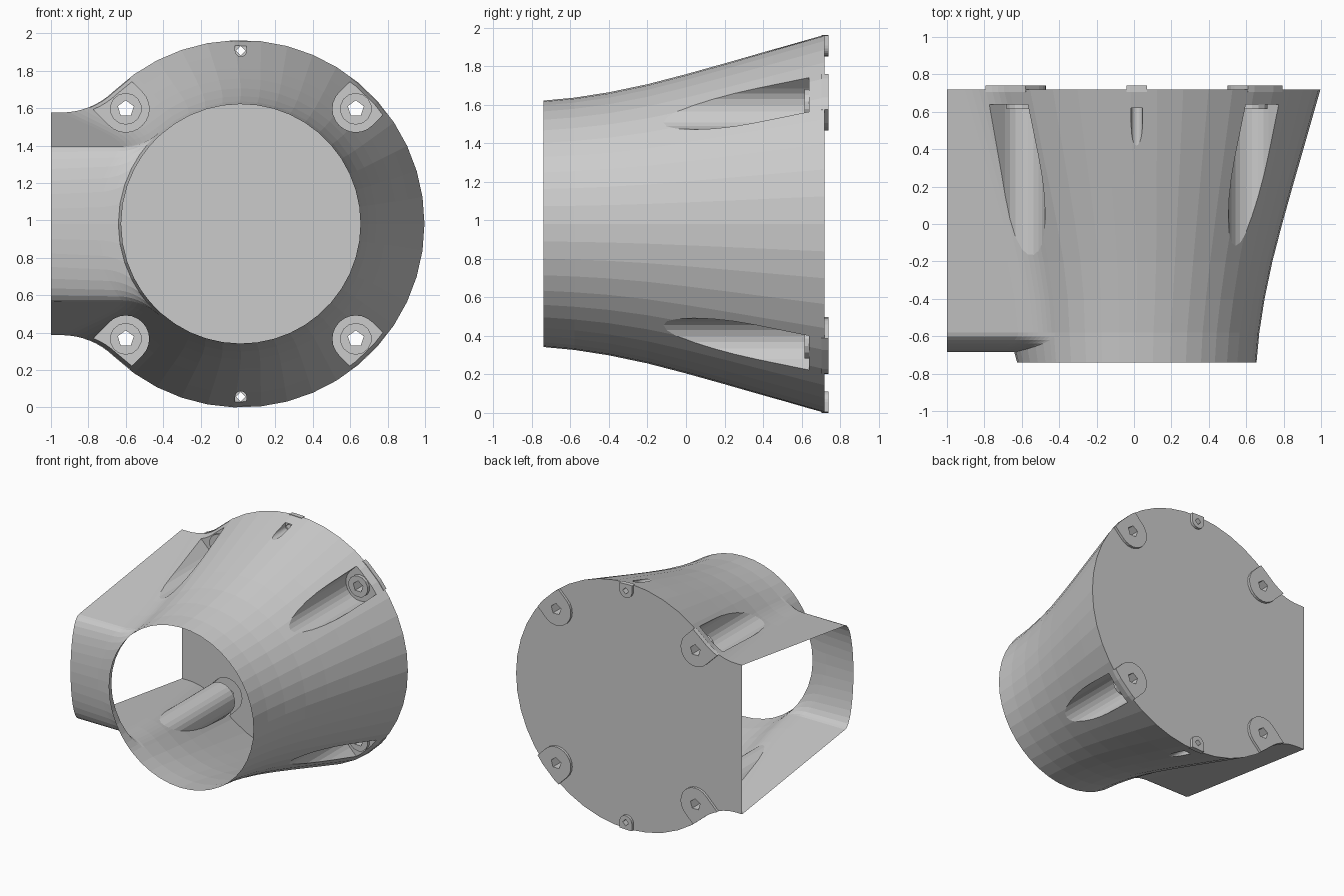
import bpy, bmesh
from math import sin, cos, pi, atan2, sqrt, hypot

if "Cube" in bpy.data.objects:
    bpy.data.objects.remove(bpy.data.objects["Cube"])

CX, CZ = 0.015, 0.982          # axis of the flared tube
LEFT = -1.0 - CX               # open end of the side duct
Y_RIM, Y_DUCT, Y_BACK = -0.74, -0.58, 0.72
R_RIM = 0.64
FLARE = [(-0.58, .655), (-0.4, .683), (-0.2, .725), (0, .777), (0.2, .833), (0.45, .905), (0.72, .982)]
NF = 8                         # fillet segments


def make(name, bm):
    me = bpy.data.meshes.new(name)
    bm.to_mesh(me)
    bm.free()
    ob = bpy.data.objects.new(name, me)
    bpy.context.collection.objects.link(ob)
    return ob


def section(y, r):
    """Circle blended by fillets into the side duct, open on the left."""
    k = (y - Y_DUCT) / (Y_BACK - Y_DUCT)
    h, f = .415 + .18 * k, .30 + .10 * k
    cx, cz = -sqrt((r + f) ** 2 - (h + f) ** 2), h + f
    end = atan2(-cz, -cx)
    up = [(LEFT, h)]
    for i in range(NF + 1):
        a = -pi / 2 + (end + pi / 2) * i / NF
        up.append((cx + f * cos(a), cz + f * sin(a)))
    a0 = atan2(cz, cx)
    up += [(r * cos(a0 * (1 - i / 16)), r * sin(a0 * (1 - i / 16))) for i in range(1, 17)]
    return up + [(x, -z) for x, z in reversed(up[:-1])]


def place(bm, x, y, z):
    return bm.verts.new((x + CX, y, z + CZ))


def skin(bm, rows):
    for a, b in zip(rows, rows[1:]):
        for i in range(len(a) - 1):
            bm.faces.new((a[i], a[i + 1], b[i + 1], b[i]))


def prisms(name, polys, y0, y1):
    bm = bmesh.new()
    for p in polys:
        a, b = [[place(bm, x, y, z) for x, z in p] for y in (y0, y1)]
        skin(bm, [a + a[:1], b + b[:1]])
        bm.faces.new(a)
        bm.faces.new(b)
    bmesh.ops.recalc_face_normals(bm, faces=bm.faces)
    return make(name, bm)


def boolean(ob, tool, op):
    m = ob.modifiers.new("cut", 'BOOLEAN')
    m.object, m.operation, m.solver = tool, op, 'EXACT'
    bpy.context.view_layer.objects.active = ob
    bpy.ops.object.modifier_apply(modifier=m.name)
    bpy.data.objects.remove(tool)


def slot(p, r, length=.25):
    """Round inner end, straight sides running outward from the axis."""
    d = atan2(p[1], p[0])
    pts = [(p[0] + r * cos(d + pi / 2 + pi * i / 12), p[1] + r * sin(d + pi / 2 + pi * i / 12)) for i in range(13)]
    ox, oz = length * cos(d), length * sin(d)
    return pts + [(pts[-1][0] + ox, pts[-1][1] + oz), (pts[0][0] + ox, pts[0][1] + oz)]


def ngon(p, r, n):
    return [(p[0] + r * sin(2 * pi * i / n), p[1] + r * cos(2 * pi * i / n)) for i in range(n)]


# Flared body with side duct, as a closed solid
bm = bmesh.new()
secs = [section(y, r) for y, r in FLARE]
rows = [[place(bm, x, y, z) for x, z in s] for (y, r), s in zip(FLARE, secs)]
skin(bm, rows)
bm.faces.new(rows[-1])
# front ring of the tube
s0, t0 = secs[0], NF + 1
arc = s0[t0:len(s0) - t0]
skin(bm, [[place(bm, x * q, y, z * q) for x, z in arc]
          for y, q in ((Y_DUCT, 1), (Y_RIM, R_RIM / FLARE[0][1]))])
# bulged front wall of the duct, running into the rim
r0 = FLARE[0][1]
xt, zt = s0[t0]
phi = atan2(zt, -xt)
ts = [sin(-pi / 2 + pi * i / 16) for i in range(17)]
cols = []
for x, z in s0[:t0 + 1]:
    u = (x - LEFT) / (xt - LEFT)
    cols.append([place(bm, LEFT + (-r0 * cos(t * phi) - LEFT) * u,
                       Y_DUCT - .105 * sqrt(max(0, 1 - t * t)),
                       z * ((1 - u) * t + u * sin(t * phi) / sin(phi))) for t in ts])
cols.append([place(bm, -R_RIM * cos(t * phi), Y_RIM, R_RIM * sin(t * phi)) for t in ts])
skin(bm, cols)
bmesh.ops.remove_doubles(bm, verts=bm.verts, dist=1e-4)
bmesh.ops.holes_fill(bm, edges=[e for e in bm.edges if e.is_boundary], sides=0)
bmesh.ops.recalc_face_normals(bm, faces=bm.faces)
body = make("flared_duct_housing", bm)

# Mounting pads on the back plate, trimmed to its outline
screws = [(sx * .615, sz * .615) for sx in (-1, 1) for sz in (-1, 1)]
pins = [(0, .925), (0, -.925)]
pads = prisms("pads", [slot(p, .13) for p in screws] + [slot(p, .055) for p in pins], .705, .74)
boolean(pads, prisms("outline", [secs[-1]], .6, .8), 'INTERSECT')
boolean(body, pads, 'UNION')

# Screw channels, washers and through holes
boolean(body, prisms("channels", [slot(p, .125) for p in screws], -.5, .64), 'DIFFERENCE')
boolean(body, prisms("pin_channels", [slot(p, .03) for p in pins], .2, .62), 'DIFFERENCE')
boolean(body, prisms("washers", [ngon(p, .085, 14) for p in screws], .615, .66), 'UNION')
boolean(body, prisms("holes", [ngon(p, .045, 5) for p in screws] + [ngon(p, .026, 4) for p in pins],
                     .5, .8), 'DIFFERENCE')

# Open the front mouth and the duct end
bm = bmesh.new()
bm.from_mesh(body.data)
bm.normal_update()
caps = [f for f in bm.faces
        if all(v.co.y < Y_RIM + .001 for v in f.verts) or all(v.co.x < -.999 for v in f.verts)]
bmesh.ops.delete(bm, geom=caps, context='FACES')
bm.to_mesh(body.data)
bm.free()
